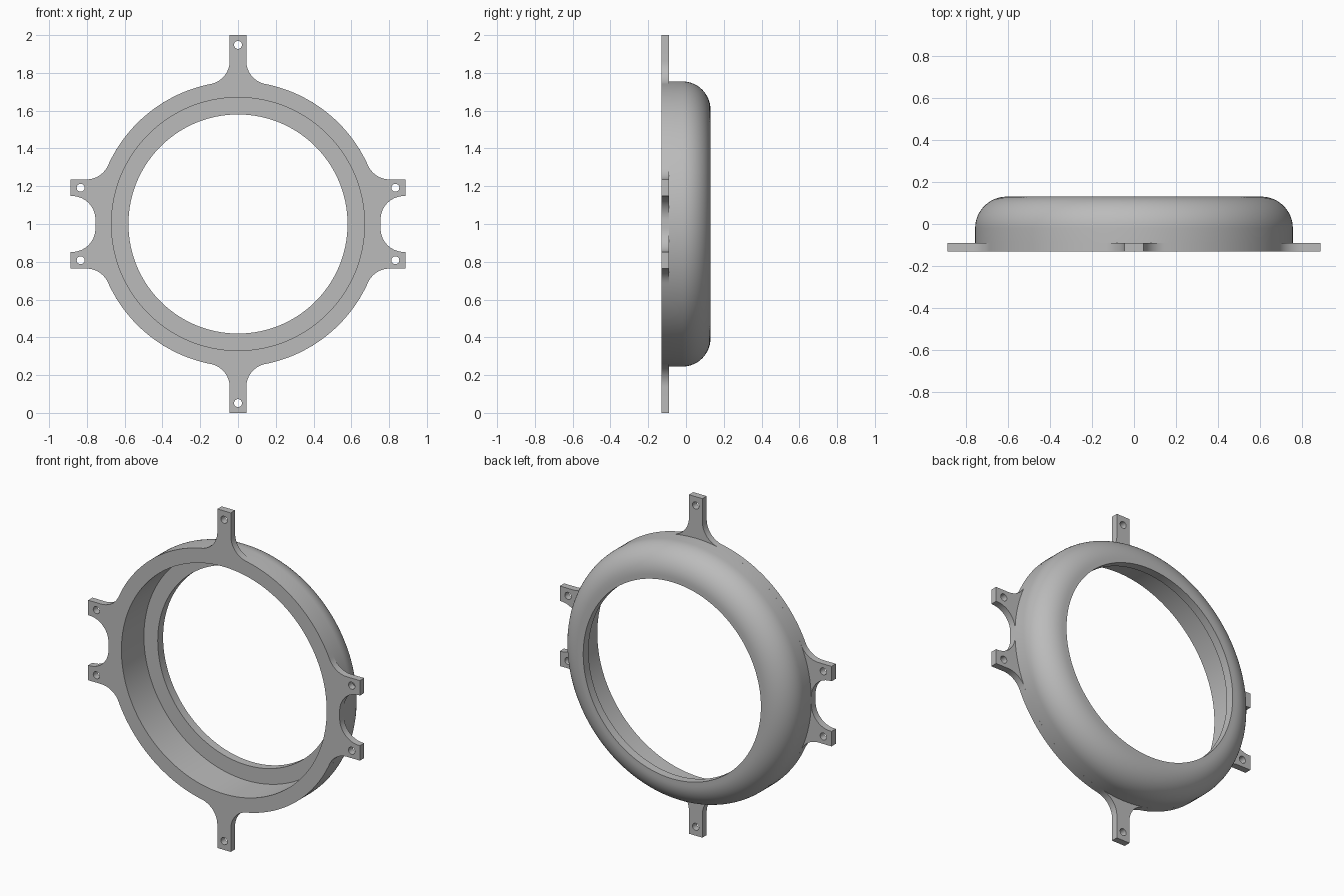
import bpy, bmesh
from math import sin, cos, pi, sqrt, atan2, radians
from mathutils import Matrix, Vector

if "Cube" in bpy.data.objects:
    bpy.data.objects.remove(bpy.data.objects["Cube"])

R_OUT, R_BORE, R_LIP = 0.755, 0.67, 0.58     # ring radii
FRONT, BACK, PLATE = -0.13, 0.13, 0.04       # depth and plate thickness
ROUND, FILLET = 0.15, 0.125                  # back edge round, arm root fillet
HALF_ARM, SIDE_Z, SIDE_END = 0.044, 0.192, 0.887
CENTRE_Z, STEPS = 1.0, 160

grey = bpy.data.materials.new("grey")
grey.use_nodes = True
grey.diffuse_color = (0.5, 0.5, 0.5, 1)
grey.node_tree.nodes["Principled BSDF"].inputs["Base Color"].default_value = (0.5, 0.5, 0.5, 1)


def arc(cx, cy, r, a0, a1, n):
    return [(cx + r * cos(a0 + (a1 - a0) * i / n), cy + r * sin(a0 + (a1 - a0) * i / n))
            for i in range(n + 1)]


def circle(cx, cy, r, n):
    return arc(cx, cy, r, 0, 2 * pi, n)[:-1]


def finish(obj):
    bpy.ops.object.select_all(action='DESELECT')
    obj.select_set(True)
    bpy.context.view_layer.objects.active = obj
    bpy.ops.object.shade_smooth_by_angle(angle=radians(30))


# Mounting plate: one quarter of the outline, from the top arm to the side notch
def root_fillet(offset):
    """Distance along the arm of a fillet centre lying at this offset from the axis."""
    return sqrt((R_OUT + FILLET) ** 2 - offset ** 2)


tx = HALF_ARM + FILLET
tz = root_fillet(tx)
uz = SIDE_Z + HALF_ARM + FILLET
ux = root_fillet(uz)
lz = SIDE_Z - HALF_ARM - FILLET
lx = root_fillet(lz)
top_a, up_a, low_a = atan2(tz, tx), atan2(uz, ux), atan2(lz, lx)

quarter = [(HALF_ARM, 1.0)]
quarter += arc(tx, tz, FILLET, pi, pi + top_a, 14)
quarter += arc(0, 0, R_OUT, top_a, up_a, 36)[1:-1]
quarter += arc(ux, uz, FILLET, pi + up_a, 1.5 * pi, 14)
quarter += [(SIDE_END, SIDE_Z + HALF_ARM), (SIDE_END, SIDE_Z - HALF_ARM)]
quarter += arc(lx, lz, FILLET, pi / 2, pi + low_a, 18)
quarter += [(R_OUT, 0)]
half = quarter + [(x, -z) for x, z in reversed(quarter[:-1])]
outline = half + [(-x, z) for x, z in reversed(half)]

loops = [outline, circle(0, 0, R_BORE, STEPS)]
for s in (-1, 1):
    loops.append(circle(0, s * 0.948, 0.021, 24))
    loops += [circle(s * 0.833, t * SIDE_Z, 0.021, 24) for t in (-1, 1)]

curve = bpy.data.curves.new("plate_outline", 'CURVE')
curve.dimensions = '2D'
curve.fill_mode = 'BOTH'
curve.extrude = PLATE / 2
for pts in loops:
    spline = curve.splines.new('POLY')
    spline.points.add(len(pts) - 1)
    for p, (x, z) in zip(spline.points, pts):
        p.co = (x, z, 0, 1)
    spline.use_cyclic_u = True
plate = bpy.data.objects.new("mounting_plate", curve)
bpy.context.collection.objects.link(plate)
bpy.ops.object.select_all(action='DESELECT')
plate.select_set(True)
bpy.context.view_layer.objects.active = plate
bpy.ops.object.convert(target='MESH')
plate = bpy.context.view_layer.objects.active
bm = bmesh.new()
bm.from_mesh(plate.data)
bmesh.ops.remove_doubles(bm, verts=bm.verts, dist=1e-5)
bm.transform(Matrix.Translation((0, FRONT + PLATE / 2, CENTRE_Z)) @ Matrix.Rotation(pi / 2, 4, 'X'))
bmesh.ops.recalc_face_normals(bm, faces=bm.faces)
bm.to_mesh(plate.data)
bm.free()
plate.data.materials.clear()
plate.data.materials.append(grey)
finish(plate)

# Ring body: turned profile with a rounded back edge and an inner lip
seam = FRONT + PLATE
profile = [(R_BORE, seam), (R_OUT, seam)]
profile += arc(R_OUT - ROUND, BACK - ROUND, ROUND, 0, pi / 2, 16)
profile += [(R_LIP, BACK), (R_LIP, 0.08), (R_BORE, 0.08)]
bm = bmesh.new()
verts = [bm.verts.new((r, y, CENTRE_Z)) for r, y in profile]
edges = [bm.edges.new((verts[i], verts[(i + 1) % len(verts)])) for i in range(len(verts))]
bmesh.ops.spin(bm, geom=verts + edges, cent=Vector((0, 0, CENTRE_Z)), axis=(0, 1, 0),
               angle=2 * pi, steps=STEPS, use_merge=True)
bmesh.ops.remove_doubles(bm, verts=bm.verts, dist=1e-5)
bmesh.ops.recalc_face_normals(bm, faces=bm.faces)
mesh = bpy.data.meshes.new("ring_body")
bm.to_mesh(mesh)
bm.free()
mesh.materials.append(grey)
ring = bpy.data.objects.new("ring_body", mesh)
bpy.context.collection.objects.link(ring)
finish(ring)
